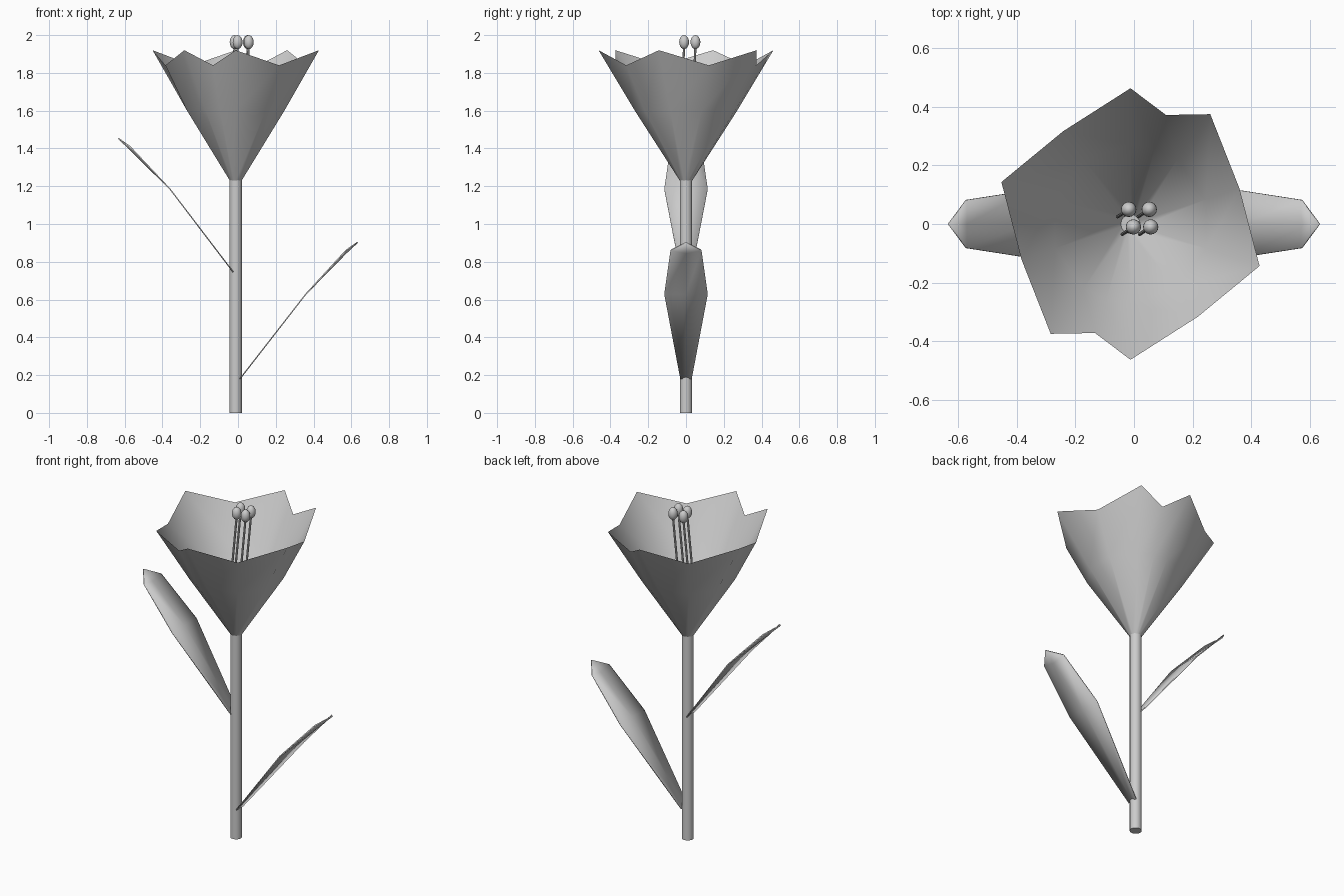
import bpy, math
from mathutils import Vector

if "Cube" in bpy.data.objects:
    bpy.data.objects.remove(bpy.data.objects["Cube"])

CX = -0.012  # stem axis


def mesh_object(name, verts, faces):
    me = bpy.data.meshes.new(name)
    me.from_pydata(verts, [], faces)
    me.update()
    me.shade_smooth()
    ob = bpy.data.objects.new(name, me)
    bpy.context.collection.objects.link(ob)
    return ob


def rod(name, a, b, radius, sides):
    a, b = Vector(a), Vector(b)
    d = b - a
    bpy.ops.mesh.primitive_cylinder_add(vertices=sides, radius=radius, depth=d.length,
                                        location=(a + b) / 2,
                                        rotation=d.to_track_quat('Z', 'Y').to_euler())
    ob = bpy.context.object
    ob.name = name
    bpy.ops.object.shade_smooth_by_angle(angle=math.radians(40))
    return ob


# Stem
rod("stem", (CX, 0, 0), (CX, 0, 1.235), 0.033, 16)

# Cup of six joined petals: tips and valleys alternate round the rim
half = (54, 72, 90, 126, 162, 198)
angles = half + tuple(a + 180 for a in half)
n = len(angles)
verts = []
for i, deg in enumerate(angles):
    a = math.radians(deg)
    rim = (0.391, 1.84) if i % 2 else (0.463, 1.92)
    for r, z in ((0.033, 1.23), (0.271, 1.6), rim):
        verts.append((CX + r * math.cos(a), r * math.sin(a), z))
faces = []
for i in range(n):
    p, q = 3 * i, 3 * ((i + 1) % n)
    faces += [(p + j, q + j, q + j + 1, p + j + 1) for j in range(2)]
mesh_object("petal_cup", verts, faces)


# Leaves: cupped blades, mirrored and raised for the second
def leaf(name, side, rows, tip_z):
    verts = [(side * x, s * w, edge if s else mid)
             for x, mid, edge, w in rows for s in (-1, 0, 1)]
    verts.append((side * 0.633, 0, tip_z))
    faces = []
    for k in (0, 3):
        faces += [(k, k + 3, k + 4, k + 1), (k + 1, k + 4, k + 5, k + 2)]
    faces += [(6, 9, 7), (7, 9, 8)]
    if side < 0:
        faces = [f[::-1] for f in faces]
    ob = mesh_object(name, verts, faces)
    mod = ob.modifiers.new("thickness", 'SOLIDIFY')
    mod.thickness = 0.006
    mod.offset = 0


leaf("lower_leaf", 1, ((0.01, 0.18, 0.18, 0.03), (0.36, 0.63, 0.63, 0.115),
                       (0.572, 0.846, 0.861, 0.082)), 0.903)
leaf("upper_leaf", -1, ((0.025, 0.745, 0.745, 0.03), (0.36, 1.185, 1.185, 0.115),
                        (0.572, 1.395, 1.41, 0.082)), 1.453)

# Stamens: leaning filaments with oval heads
for i, (x, y) in enumerate(((-0.018, 0.05), (0.052, 0.05), (-0.002, -0.01), (0.057, -0.01))):
    rod(f"filament_{i + 1}", (x - 0.038, y - 0.025, 1.4), (x, y, 1.94), 0.006, 8)
    bpy.ops.mesh.primitive_uv_sphere_add(segments=16, ring_count=10, radius=1,
                                         location=(x, y, 1.963))
    head = bpy.context.object
    head.name = f"anther_{i + 1}"
    head.scale = (0.026, 0.026, 0.037)
    bpy.ops.object.shade_smooth()
